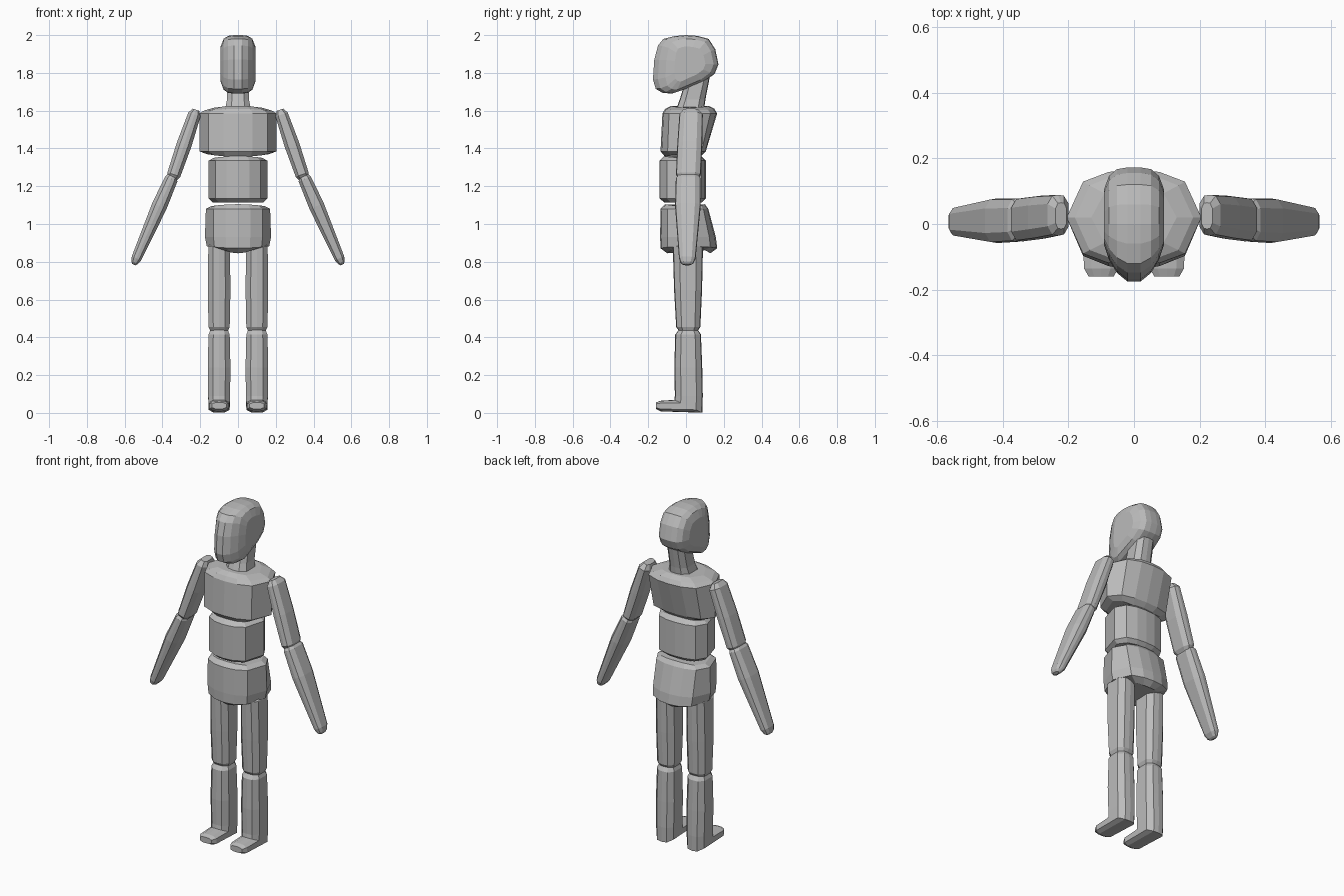
import bpy, bmesh
from mathutils import Vector as V

grey = bpy.data.materials.new("mannequin grey")
grey.diffuse_color = (0.5, 0.5, 0.5, 1)


def loft(name, rings):
    """Skin a closed solid through rings of equal point count."""
    bm = bmesh.new()
    rows = [[bm.verts.new(p) for p in r] for r in rings]
    n = len(rows[0])
    for a, b in zip(rows, rows[1:]):
        for i in range(n):
            j = (i + 1) % n
            bm.faces.new((a[i], a[j], b[j], b[i]))
    bm.faces.new(rows[0][::-1])
    bm.faces.new(rows[-1])
    bmesh.ops.recalc_face_normals(bm, faces=bm.faces)
    me = bpy.data.meshes.new(name)
    bm.to_mesh(me)
    bm.free()
    me.materials.append(grey)
    ob = bpy.data.objects.new(name, me)
    bpy.context.collection.objects.link(ob)


def mirror_x(half):
    """Complete a right-hand outline that starts and ends on x = 0."""
    return half + [(-x, y) for x, y in half[-2:0:-1]]


LIMB = mirror_x([(0, -1), (.55, -.95), (1, -.55), (1, .55), (.55, .95), (0, 1)])


def section(c, u, v):
    c, u, v = V(c), V(u), V(v)
    return [c + u * a + v * b for a, b in LIMB]


def block(name, levels):
    """Torso block: levels of z, drop at the sides, half width, corner x, front, back."""
    rings = []
    for z, dz, w, cx, f, b in levels:
        plan = mirror_x([(0, f), (cx * .5, f * .95), (cx, f * .72), (w, .02),
                         (cx, b * .78), (cx * .5, b * .96), (0, b)])
        rings.append([(x, y, z + dz * (abs(x) / w) ** 2) for x, y in plan])
    loft(name, rings)


# Torso
block("pelvis", [(.845, .035, .11, .075, -.10, .13), (.872, .01, .165, .125, -.135, .165),
                 (.93, 0, .175, .13, -.137, .158), (1.08, 0, .17, .13, -.135, .118),
                 (1.105, -.01, .14, .11, -.11, .10)])
block("waist", [(1.115, 0, .135, .10, -.115, .085), (1.135, 0, .155, .12, -.14, .105),
                (1.335, 0, .155, .12, -.14, .105), (1.36, -.01, .13, .10, -.115, .08)])
block("chest", [(1.355, .015, .165, .13, -.11, .075), (1.385, 0, .205, .155, -.135, .105),
                (1.585, 0, .205, .155, -.125, .165), (1.61, -.01, .18, .135, -.11, .15),
                (1.625, -.01, .13, .09, -.08, .12)])

# Neck leans back into the skull
loft("neck", [section((0, .02, 1.60), (.07, 0, 0), (0, .075, 0)),
              section((0, .035, 1.66), (.058, 0, 0), (0, .068, 0)),
              section((0, .07, 1.80), (.055, 0, 0), (0, .06, 0))])

# Head: side profile swept across x, narrowing toward the ears
PROFILE = [(-.075, 1.69), (-.125, 1.695), (-.16, 1.715), (-.175, 1.765), (-.168, 1.87),
           (-.148, 1.945), (-.12, 1.98), (-.06, 1.995), (0, 2), (.06, 1.996),
           (.12, 1.98), (.155, 1.925), (.172, 1.845), (.152, 1.795), (.09, 1.75), (.03, 1.725)]
SLICES = [(.02, 1, 1, 1), (.052, .85, .97, .975), (.076, .62, .85, .87), (.092, .35, .6, .6)]


def head_slice(x, front, back, tall):
    return [(x, y * (front if y < 0 else back), 1.85 + (z - 1.85) * tall) for y, z in PROFILE]


loft("head", [head_slice(-x, f, b, t) for x, f, b, t in SLICES[::-1]]
     + [head_slice(*s) for s in SLICES])


def arm(name, a, b, stations):
    """Arm part from a to b; stations of distance, half depth, half width, y."""
    d = V(b) - V(a)
    side = V((d.z, 0, -d.x)).normalized()
    loft(name, [section(V(a) + d * t + V((0, y, 0)), side * w, (0, dep, 0))
                for t, dep, w, y in stations])


for label, s in (("left", 1), ("right", -1)):
    # Arms
    arm(label + "_upper_arm", (s * .222, 0, 1.605), (s * .347, 0, 1.24),
        [(0, .04, .018, .025), (.07, .062, .034, .027), (.5, .066, .04, .02),
         (.94, .066, .036, .013), (1, .05, .026, .012)])
    arm(label + "_forearm", (s * .343, 0, 1.262), (s * .552, 0, .785),
        [(0, .05, .022, .012), (.05, .066, .035, .012), (.35, .068, .041, .01),
         (.93, .044, .027, .007), (.98, .034, .018, .006), (1, .02, .009, .006)])
    # Legs
    x = s * .1
    loft(label + "_thigh", [section((x, y, z), (w, 0, 0), (0, d, 0)) for z, y, w, d in
                            [(.432, .012, .046, .048), (.455, .012, .056, .064),
                             (.65, .011, .06, .074), (.88, .01, .057, .08), (.9, .01, .045, .06)]])
    # Lower leg turns forward into the foot
    loft(label + "_shin_and_foot", [
        section((x, .012, .438), (.046, 0, 0), (0, .052, 0)),
        section((x, .011, .415), (.056, 0, 0), (0, .068, 0)),
        section((x, .012, .24), (.06, 0, 0), (0, .074, 0)),
        section((x, .015, .09), (.058, 0, 0), (0, .074, 0)),
        section((x, .012, .035), (.056, 0, 0), (0, .074, -.034)),
        section((x, -.135, .036), (.052, 0, 0), (0, 0, -.028)),
        section((x, -.16, .038), (.038, 0, 0), (0, 0, -.017))])
